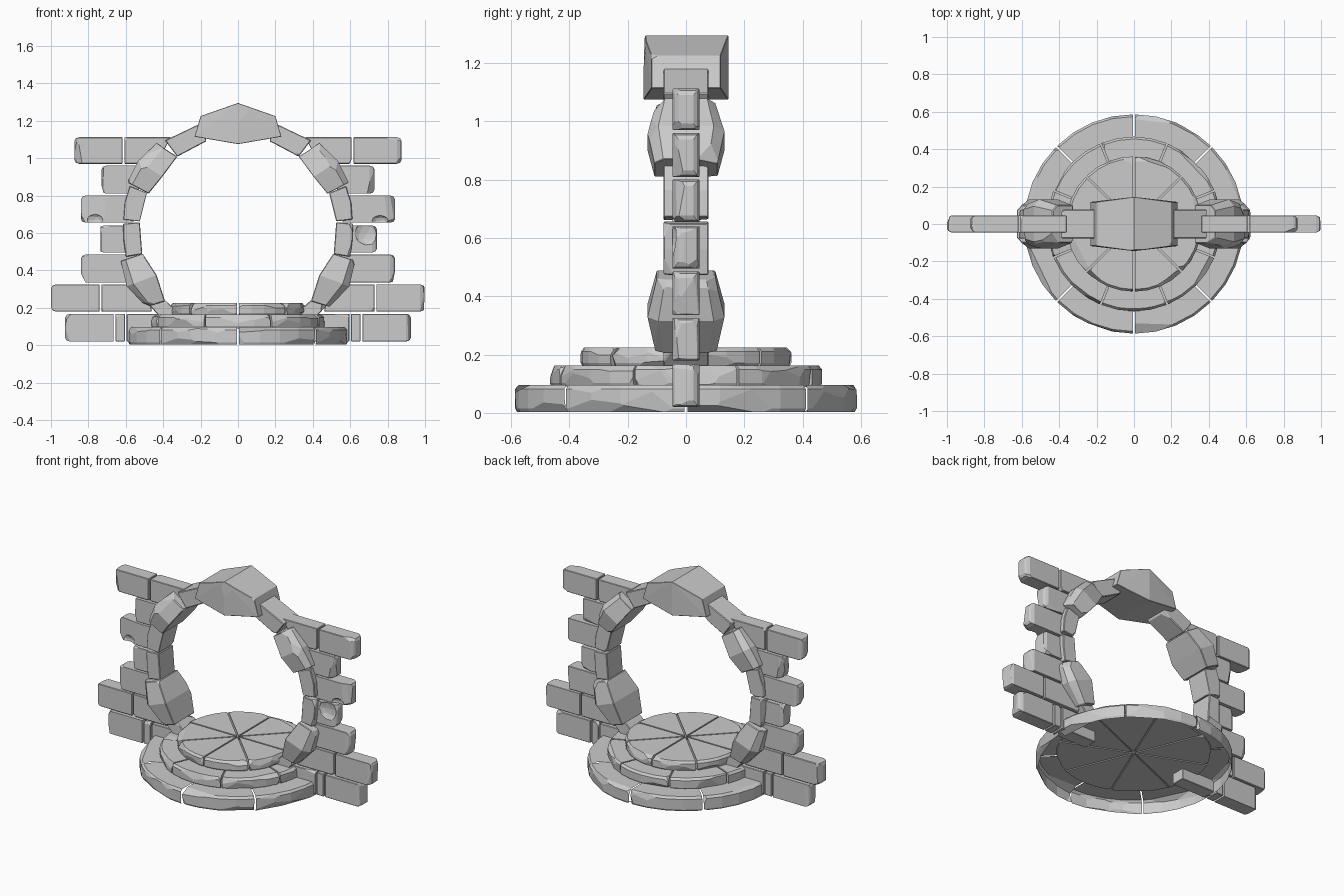
import bpy, bmesh, random
from math import cos, sin, radians, pi
from mathutils import Vector

if "Cube" in bpy.data.objects:
    bpy.data.objects.remove(bpy.data.objects["Cube"])

random.seed(4)


def chip(bm, count, lo, hi, test=lambda v: True):
    """Slice small flakes off random corners of a convex stone."""
    for _ in range(count):
        verts = [v for v in bm.verts if test(v.co)]
        if not verts:
            return
        v = random.choice(verts)
        n = Vector()
        for f in v.link_faces:
            n += f.normal
        n += Vector([random.uniform(-.5, .5) for _ in range(3)])
        if n.length < .1:
            continue
        n.normalize()
        # start at the furthest point along n so that only a flake is removed
        top = max(bm.verts, key=lambda w: w.co.dot(n)).co
        cut = bmesh.ops.bisect_plane(
            bm, geom=bm.verts[:] + bm.edges[:] + bm.faces[:], dist=1e-5,
            plane_co=top - n * random.uniform(lo, hi), plane_no=n, clear_outer=True)
        edges = [e for e in cut["geom_cut"] if isinstance(e, bmesh.types.BMEdge)]
        bmesh.ops.holes_fill(bm, edges=edges)
        bm.normal_update()


def stone(name, pts, chips=2, lo=.006, hi=.016, bevel=0.0, test=lambda v: True, keep=None):
    """Convex block from its corner points, chipped and optionally bevelled."""
    bm = bmesh.new()
    for p in pts:
        bm.verts.new(p)
    hull = bmesh.ops.convex_hull(bm, input=bm.verts[:])
    junk = {g for g in hull["geom_interior"] + hull["geom_unused"]
            if isinstance(g, bmesh.types.BMVert)}
    if junk:
        bmesh.ops.delete(bm, geom=list(junk), context='VERTS')
    bmesh.ops.dissolve_limit(bm, angle_limit=radians(2), verts=bm.verts[:], edges=bm.edges[:])
    bmesh.ops.recalc_face_normals(bm, faces=bm.faces[:])
    bm.normal_update()
    chip(bm, chips, lo, hi, test)
    if keep:
        bmesh.ops.delete(bm, geom=[f for f in bm.faces if not keep(f)], context='FACES')
    me = bpy.data.meshes.new(name)
    bm.to_mesh(me)
    bm.free()
    ob = bpy.data.objects.new(name, me)
    bpy.context.collection.objects.link(ob)
    if bevel:
        b = ob.modifiers.new("bevel", 'BEVEL')
        b.width, b.segments, b.limit_method = bevel, 1, 'ANGLE'
        b.angle_limit = radians(50)
    return ob


# Round stepped base: three tiers of eight wedges, the lowest one open below
def tier(name, r, z0, z1, start, hollow=False):
    for k in range(8):
        a0 = start + k * pi / 4
        mid = a0 + pi / 8
        off = Vector((cos(mid), sin(mid), 0)) * .012
        pts = [off + Vector((0, 0, z)) for z in (z0, z1)]
        rim = r - .010
        for i in range(5):
            a = a0 + i * pi / 16
            d = Vector((cos(a), sin(a), 0))
            for rr, z in ((rim - .006, z0), (rim, z0 + .012), (rim, z1 - .014), (rim - .012, z1)):
                pts.append(off + d * rr + Vector((0, 0, z)))

        def outside(f):
            c = f.calc_center_median()
            return f.normal.z > -.9 and not (abs(f.normal.z) < .2 and c.xy.length < r * .8)
        stone(name, pts, 5, .004, .012, test=lambda c: c.xy.length > r * .85,
              keep=outside if hollow else None)


tier("lower_step", .585, .003, .096, 0, True)
tier("middle_step", .465, .09, .163, pi / 8)
tier("top_step", .36, .16, .225, 0)


# Arch stones: rows of (outer x, z, inner x, z, half depth) along the ring
def arch_stone(name, rows, side, chips):
    pts = []
    for xo, zo, xi, zi, d in rows:
        o, i = Vector((xo * side, 0, zo)), Vector((xi * side, 0, zi))
        for s in (-1, 1):
            y = Vector((0, s * d, 0))
            if d > .09:   # bulky stones have a chamfered outer edge
                pts += [o + y * .72, o.lerp(i, .22) + y, i + y]
            else:
                pts += [o + y, i + y]
    stone(name, pts, chips, .006, .016, .004)


N = .077
ARCH = [
    ("upper_link", [(.17, 1.20, .17, 1.09, N), (.39, 1.095, .325, 1.008, N)]),
    ("upper_boulder", [(.435, 1.08, .325, 1.008, .10), (.535, .985, .405, .90, .132),
                       (.592, .87, .478, .81, .108)]),
    ("side_stone_high", [(.578, .85, .487, .815, N), (.605, .765, .513, .745, N),
                         (.612, .672, .525, .662, N)]),
    ("side_stone_low", [(.615, .65, .525, .657, N), (.612, .56, .52, .565, N),
                        (.60, .472, .512, .487, N)]),
    ("lower_boulder", [(.627, .452, .51, .49, .10), (.595, .315, .435, .375, .132),
                       (.49, .205, .39, .235, .105)]),
    ("foot_link", [(.475, .215, .39, .24, N), (.40, .13, .31, .17, N)]),
]

# Wall courses: z0, z1, then bricks as (outer x, inner x at bottom, inner x at top)
WALL = [
    (.02, .168, [(.925, .665, .665), (.655, .605, .605), (.595, .34, .34)]),
    (.18, .325, [(1.0, .74, .74), (.73, .46, .49)]),
    (.335, .485, [(.84, .52, .54)]),
    (.495, .64, [(.743, .55, .55)]),
    (.655, .80, [(.84, .56, .56)]),
    (.81, .96, [(.73, .54, .48)]),
    (.97, 1.112, [(.875, .618, .618), (.608, .43, .36)]),
]


def brick(z0, z1, xo, xb, xt, side, end):
    d, pts = .046, []
    for s in (-1, 1):
        pts += [(xb * side, s * d, z0), (xt * side, s * d, z1)]
        if end:   # worn, rounded free end
            for dx, dy, dz in ((0, .02, .022), (.008, .008, .006), (.026, 0, 0)):
                for z in (z0 + dz, z1 - dz):
                    pts.append(((xo - dx) * side, s * (d - dy), z))
        else:
            pts += [(xo * side, s * d, z0), (xo * side, s * d, z1)]
    return stone("wall_brick", pts, 4 if end else 2, .004, .014, .003,
                 lambda c: not end or abs(c.x) > xo - .1)


bricks = {}
for side in (-1, 1):
    for name, rows in ARCH:
        arch_stone(name, rows, side, 4 if "boulder" in name else 2)
    for row, (z0, z1, course) in enumerate(WALL):
        for i, (xo, xb, xt) in enumerate(course):
            bricks[side, row, i] = brick(z0, z1, xo, xb, xt, side, i == 0)

# Keystone: deepest and tallest in the middle, tapering to both ends
key = []
for s in (-1, 1):
    key += [(0, s * .145, 1.295), (0, s * .145, 1.075)]
    for t in (-1, 1):
        key += [(t * .20, s * .118, 1.225), (t * .232, s * .118, 1.115)]
stone("keystone", key, 3, .004, .008, .004)


# Broken hollows bitten out of a few bricks
def bite(target, loc, scale):
    bpy.ops.mesh.primitive_ico_sphere_add(subdivisions=2, radius=1, location=loc)
    cutter = bpy.context.object
    cutter.name = "bite_cutter"
    cutter.scale = scale
    cutter.hide_render = True
    cutter.hide_set(True)
    m = target.modifiers.new("bite", 'BOOLEAN')
    m.operation, m.object, m.solver = 'DIFFERENCE', cutter, 'EXACT'


bite(bricks[1, 3, 0], (.69, -.055, .60), (.07, .03, .07))
bite(bricks[1, 4, 0], (.76, -.05, .665), (.045, .025, .03))
bite(bricks[-1, 4, 0], (-.77, -.05, .67), (.05, .025, .035))
